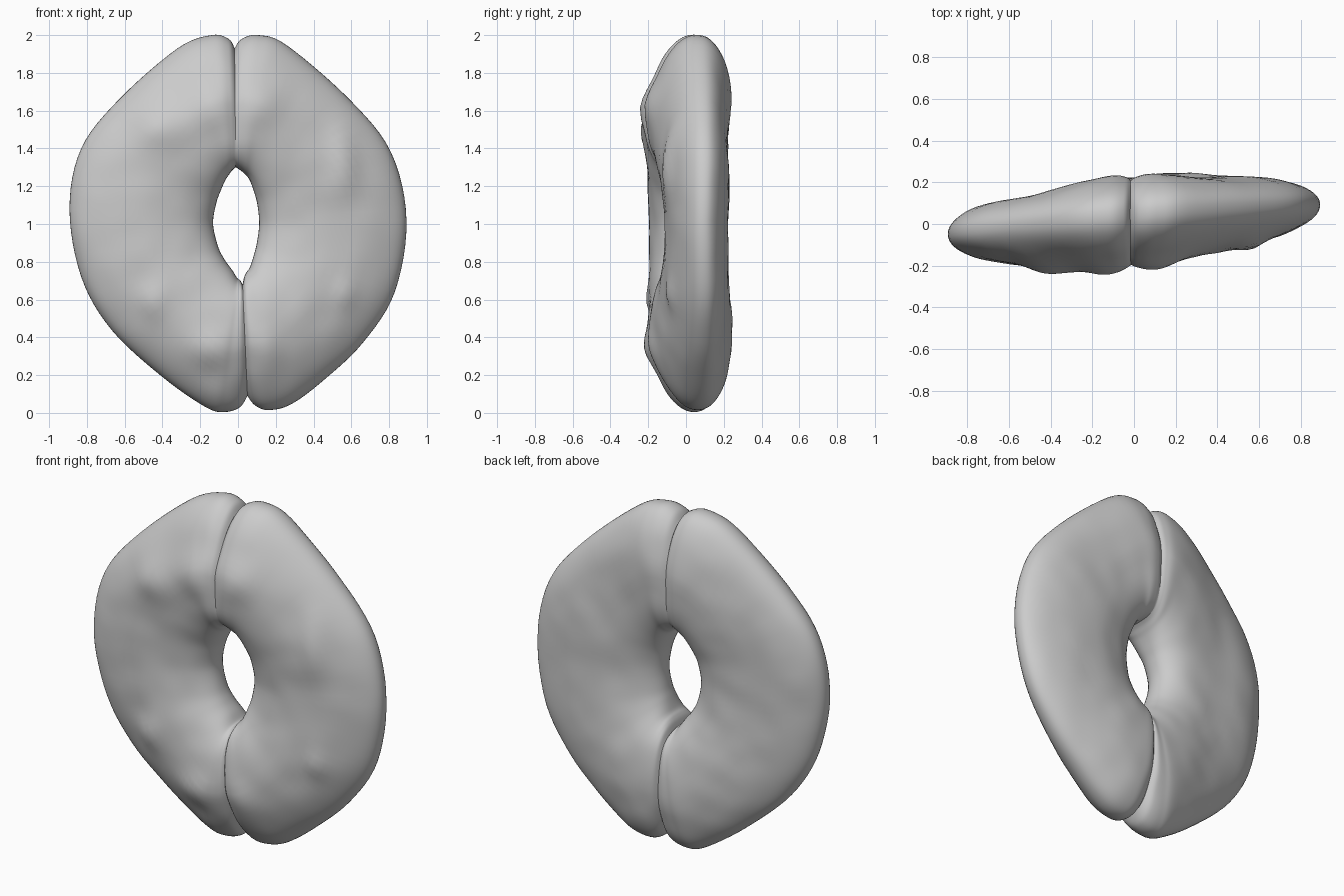
import bpy, bmesh, math
from mathutils import Vector, noise

# Cross-sections from top seam to bottom seam:
# outer rim x, z, inner rim x, z, half thickness
LEFT = [
    (-0.018, 1.93, -0.012, 1.30, 0.20),
    (-0.05, 1.98, -0.03, 1.285, 0.213),
    (-0.14, 2.00, -0.045, 1.265, 0.222),
    (-0.32, 1.93, -0.065, 1.235, 0.215),
    (-0.63, 1.66, -0.09, 1.18, 0.20),
    (-0.83, 1.40, -0.115, 1.11, 0.185),
    (-0.892, 1.08, -0.132, 1.00, 0.175),
    (-0.83, 0.72, -0.105, 0.88, 0.175),
    (-0.67, 0.44, -0.07, 0.81, 0.185),
    (-0.40, 0.19, -0.03, 0.755, 0.20),
    (-0.17, 0.03, -0.005, 0.715, 0.21),
    (-0.07, 0.005, 0.008, 0.705, 0.205),
    (0.01, 0.03, 0.016, 0.695, 0.20),
    (0.05, 0.09, 0.024, 0.68, 0.185),
]
RIGHT = [
    (-0.018, 1.93, -0.012, 1.30, 0.20),
    (0.02, 1.98, 0.012, 1.285, 0.213),
    (0.11, 2.00, 0.035, 1.265, 0.222),
    (0.26, 1.945, 0.06, 1.235, 0.215),
    (0.59, 1.66, 0.085, 1.17, 0.195),
    (0.81, 1.38, 0.103, 1.10, 0.18),
    (0.892, 1.02, 0.112, 1.00, 0.165),
    (0.83, 0.64, 0.10, 0.90, 0.17),
    (0.66, 0.37, 0.085, 0.84, 0.185),
    (0.45, 0.17, 0.07, 0.79, 0.205),
    (0.28, 0.045, 0.06, 0.765, 0.213),
    (0.16, 0.015, 0.045, 0.745, 0.213),
    (0.09, 0.04, 0.033, 0.72, 0.205),
    (0.05, 0.09, 0.024, 0.68, 0.185),
]
# Raised lumps on the front: x, z, radius x, radius z, height
LUMPS = [(-0.43, 1.52, 0.13, 0.13, 0.045), (-0.15, 1.62, 0.12, 0.12, 0.03),
         (0.13, 1.62, 0.12, 0.12, 0.025), (0.56, 1.34, 0.07, 0.17, 0.03),
         (0.57, 0.63, 0.06, 0.08, 0.025), (-0.45, 0.58, 0.07, 0.10, 0.025),
         (-0.15, 0.33, 0.13, 0.10, 0.03), (0.15, 0.33, 0.10, 0.10, 0.02)]
# Shallow hollows on the back
HOLLOWS = [(-0.48, 1.0, 0.22, 0.75, -0.035), (0.3, 1.45, 0.35, 0.2, -0.02)]


def smooth_sections(rows, steps=6):
    out = []
    for i in range(len(rows) - 1):
        a, b, c, d = (rows[max(0, min(len(rows) - 1, i + k))] for k in (-1, 0, 1, 2))
        for s in range(steps):
            t = s / steps
            out.append([0.5 * (2 * q + (r - p) * t + (2 * p - 5 * q + 4 * r - w) * t * t
                               + (3 * q - p - 3 * r + w) * t ** 3)
                        for p, q, r, w in zip(a, b, c, d)])
    return out + [list(rows[-1])]


def half(name, rows, sides=64):
    bm = bmesh.new()
    rings = []
    sections = smooth_sections(rows)
    for j, (ox, oz, ix, iz, h) in enumerate(sections):
        end = abs(2 * j / (len(sections) - 1) - 1) ** 2     # 1 at the seams
        ring = []
        for k in range(sides):
            a = 2 * math.pi * k / sides
            ca, sa = math.cos(a), math.sin(a)
            # Blockier towards the hole at the seams
            e = 0.9 - (0.3 * end if ca < 0 else 0)
            u = math.copysign(abs(ca) ** e, ca)             # +1 outer rim, -1 inner rim
            v = math.copysign(abs(sa) ** e, sa)
            f = (u + 1) / 2
            x, z = ix + (ox - ix) * f, iz + (oz - iz) * f
            lean = 0.03 * u * min(1, abs(z - 1))            # ends slope back at the rim
            y = 0.02 + 0.08 * x + lean + h * v * (1 - 0.16 * max(u, 0) - 0.05 * u)
            for lx, lz, rx, rz, amp in (LUMPS if v < 0 else HOLLOWS):
                y += v * amp * math.exp(-((x - lx) / rx) ** 2 - ((z - lz) / rz) ** 2)
            y += 0.006 * v * noise.noise(Vector((x * 7, y * 7, z * 7)))
            ring.append(bm.verts.new((x, y, z)))
        rings.append(ring)
    for r, q in zip(rings, rings[1:]):
        for k in range(sides):
            n = (k + 1) % sides
            bm.faces.new((r[k], r[n], q[n], q[k]))
    # Seam walls
    bm.faces.new(rings[0])
    bm.faces.new(rings[-1])
    bmesh.ops.recalc_face_normals(bm, faces=bm.faces)
    mesh = bpy.data.meshes.new(name)
    bm.to_mesh(mesh)
    bm.free()
    ob = bpy.data.objects.new(name, mesh)
    bpy.context.collection.objects.link(ob)
    bpy.ops.object.select_all(action='DESELECT')
    ob.select_set(True)
    bpy.context.view_layer.objects.active = ob
    bpy.ops.object.shade_smooth_by_angle(angle=math.radians(50))
    return ob


half("left_half", LEFT)
half("right_half", RIGHT)
